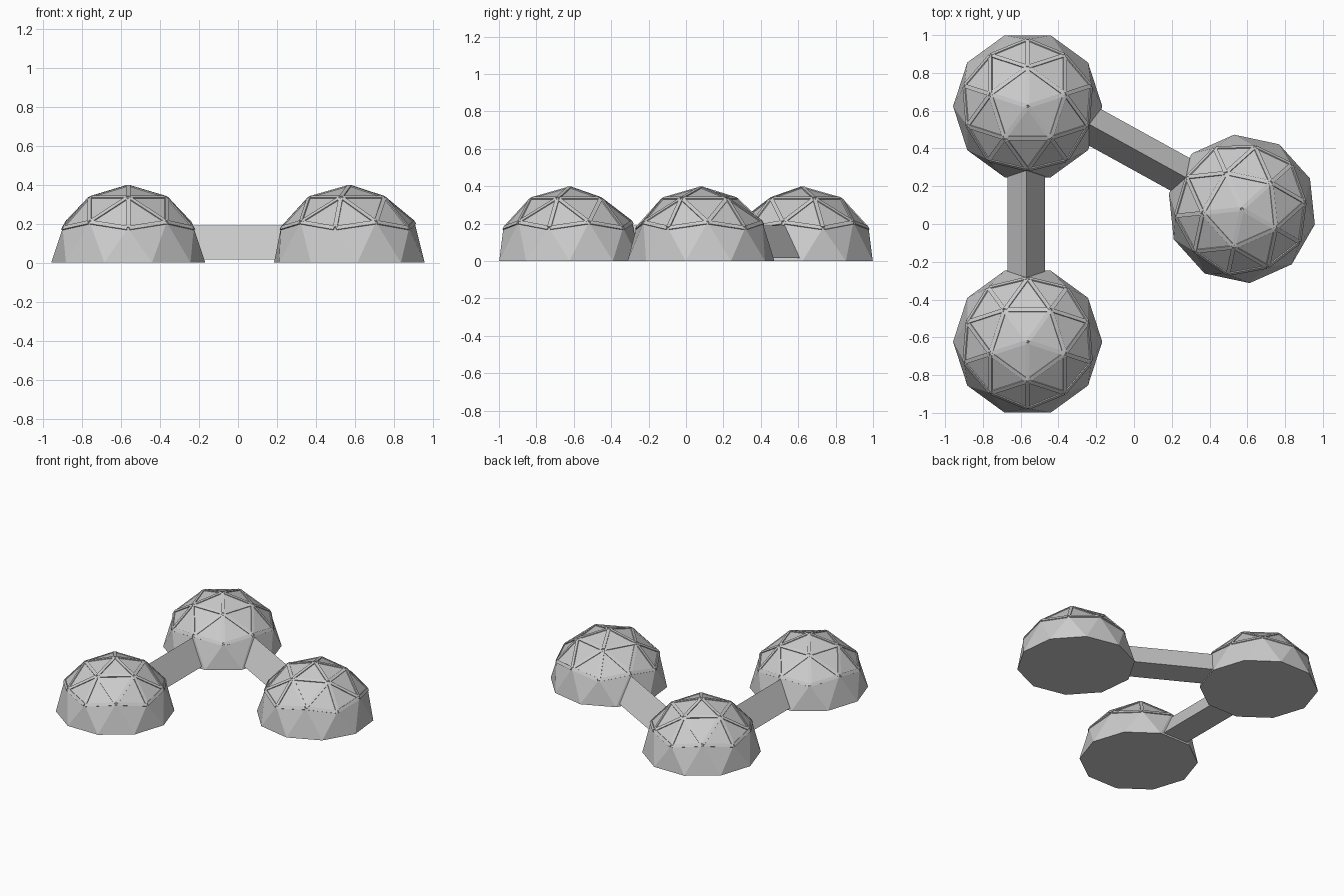
import bpy, bmesh, math
from mathutils import Matrix, Vector

if "Cube" in bpy.data.objects:
    bpy.data.objects.remove(bpy.data.objects["Cube"])

R = 0.395


def add_object(name, bm, matrix):
    bmesh.ops.recalc_face_normals(bm, faces=bm.faces)
    me = bpy.data.meshes.new(name)
    bm.to_mesh(me)
    bm.free()
    ob = bpy.data.objects.new(name, me)
    bpy.context.collection.objects.link(ob)
    ob.matrix_world = matrix
    return ob


def dome(name, x, y, angle):
    """Geodesic half sphere; angle is the direction of one apex edge."""
    bm = bmesh.new()
    bmesh.ops.create_icosphere(bm, subdivisions=2, radius=R)
    low = [v for v in bm.verts if v.co.z < -0.02]
    bmesh.ops.delete(bm, geom=low, context='VERTS')
    ring = next(v for v in bm.verts if 0.8 * R < v.co.z < 0.95 * R)
    turn = math.radians(angle) - math.atan2(ring.co.y, ring.co.x)
    bmesh.ops.rotate(bm, verts=bm.verts, matrix=Matrix.Rotation(turn, 3, 'Z'))
    # remember the upper edges for the struts, then close the floor
    edges = [(e.verts[0].co.copy(), e.verts[1].co.copy()) for e in bm.edges
             if min(v.co.z for v in e.verts) > 0.1]
    bmesh.ops.holes_fill(bm, edges=[e for e in bm.edges if e.is_boundary], sides=0)
    place = Matrix.Translation((x, y, 0))
    add_object(name, bm, place)

    # raised struts along the upper edges
    bm = bmesh.new()
    for a, b in edges:
        along = (b - a).normalized()
        out = (a + b).normalized()
        side = out.cross(along)
        rot = Matrix((side, along, out)).transposed().to_4x4()
        centre = (a + b) / 2 - out * 0.006
        size = Matrix.Diagonal((0.022, (b - a).length * 0.95, 0.02, 1))
        bmesh.ops.create_cube(bm, size=1, matrix=Matrix.Translation(centre) @ rot @ size)
    add_object(name + "_struts", bm, place)


def corridor(name, p, q):
    """Triangular prism tunnel between two floor points."""
    p, q = Vector((*p, 0)), Vector((*q, 0))
    along = (q - p).normalized()
    side = Vector((-along.y, along.x, 0))
    bm = bmesh.new()
    ends = [[bm.verts.new(c + side * s + Vector((0, 0, z)))
             for s, z in ((-0.1, 0.015), (0.1, 0.015), (0, 0.19))] for c in (p, q)]
    for i in range(3):
        j = (i + 1) % 3
        bm.faces.new((ends[0][i], ends[0][j], ends[1][j], ends[1][i]))
    bm.faces.new(ends[0])
    bm.faces.new(ends[1])
    add_object(name, bm, Matrix())


dome("back_dome", -0.563, 0.623, 90)
dome("front_dome", -0.563, -0.623, -90)
dome("side_dome", 0.571, 0.08, 42)
corridor("straight_corridor", (-0.57, -0.38), (-0.57, 0.38))
corridor("angled_corridor", (-0.34, 0.585), (0.36, 0.199))
